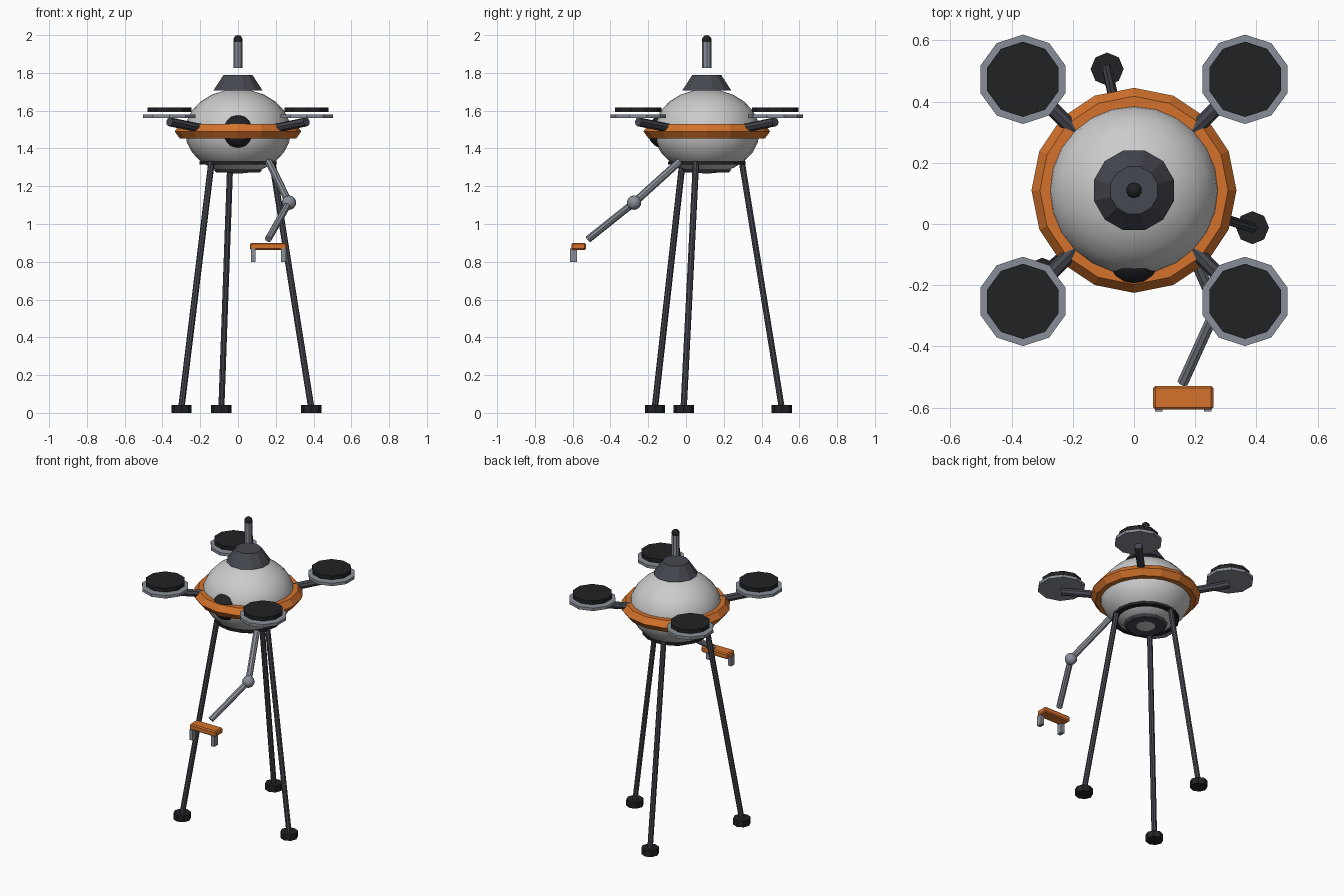
import bpy, bmesh, math
from mathutils import Vector, Matrix

if "Cube" in bpy.data.objects:
    bpy.data.objects.remove(bpy.data.objects["Cube"])

CY = 0.11          # body axis sits slightly behind the origin


def material(name, r, g, b):
    m = bpy.data.materials.new(name)
    m.diffuse_color = (r, g, b, 1)
    m.use_nodes = True
    m.node_tree.nodes["Principled BSDF"].inputs["Base Color"].default_value = m.diffuse_color
    return m


WHITE = material("shell_white", 0.72, 0.74, 0.75)
ORANGE = material("orange", 0.66, 0.17, 0.025)
SLATE = material("slate", 0.06, 0.065, 0.08)
BLACK = material("black", 0.015, 0.016, 0.018)
GREY = material("metal_grey", 0.25, 0.27, 0.31)


def finish(bm, name, mat, smooth=False):
    bmesh.ops.recalc_face_normals(bm, faces=bm.faces)
    for f in bm.faces:
        f.smooth = smooth
    me = bpy.data.meshes.new(name)
    bm.to_mesh(me)
    bm.free()
    me.materials.append(mat)
    ob = bpy.data.objects.new(name, me)
    bpy.context.collection.objects.link(ob)
    return ob


def rod(name, a, b, r1, mat, sides=8, r2=None, turn=0.0):
    """Cylinder or cone between two points."""
    a, b = Vector(a), Vector(b)
    d = b - a
    rot = Vector((0, 0, 1)).rotation_difference(d).to_matrix().to_4x4()
    bm = bmesh.new()
    bmesh.ops.create_cone(bm, cap_ends=True, segments=sides, radius1=r1,
                          radius2=r1 if r2 is None else r2, depth=d.length,
                          matrix=Matrix.Translation((a + b) / 2) @ rot @ Matrix.Rotation(turn, 4, 'Z'))
    return finish(bm, name, mat)


def disc(name, x, y, z0, z1, r, mat, sides, r2=None, turn=0.0):
    return rod(name, (x, y, z0), (x, y, z1), r, mat, sides, r2, turn)


def ball(name, loc, r, mat, u=16, v=10, squash=1.0, smooth=True):
    bm = bmesh.new()
    bmesh.ops.create_uvsphere(bm, u_segments=u, v_segments=v, radius=r,
                              matrix=Matrix.Translation(loc) @ Matrix.Diagonal((1, 1, squash, 1)))
    return finish(bm, name, mat, smooth)


def box(name, loc, size, mat, bevel=0.0):
    bm = bmesh.new()
    bmesh.ops.create_cube(bm, size=1, matrix=Matrix.Translation(loc) @ Matrix.Diagonal((*size, 1)))
    if bevel:
        bmesh.ops.bevel(bm, geom=bm.edges[:], offset=bevel, segments=1, affect='EDGES')
    return finish(bm, name, mat)


def ring(name, loc, R, r, mat, major, minor, squash):
    bm = bmesh.new()
    loops = []
    for i in range(major):
        a = 2 * math.pi * i / major
        row = []
        for j in range(minor):
            t = 2 * math.pi * j / minor
            q = R + r * math.cos(t)
            row.append(bm.verts.new((loc[0] + q * math.cos(a), loc[1] + q * math.sin(a),
                                     loc[2] + r * squash * math.sin(t))))
        loops.append(row)
    for i in range(major):
        p, q = loops[i], loops[(i + 1) % major]
        for j in range(minor):
            k = (j + 1) % minor
            bm.faces.new((p[j], q[j], q[k], p[k]))
    return finish(bm, name, mat)


# body shell, belt, eye
ball("body_shell", (0, CY, 1.49), 0.28, WHITE, 24, 12, 0.8)
ring("belt_ring", (0, CY, 1.49), 0.28, 0.055, ORANGE, 16, 6, 0.8)
ball("front_eye", (0, -0.11, 1.49), 0.093, BLACK, 16, 10)

# top collar and antenna
disc("top_collar", 0, CY, 1.706, 1.788, 0.135, SLATE, 12, 0.08, math.radians(15))
disc("antenna_mast", 0, CY, 1.827, 1.965, 0.024, GREY, 8)
ball("antenna_tip", (0, CY, 1.974), 0.026, BLACK, 10, 6)

# underside plates
disc("hip_plate", 0, CY, 1.314, 1.331, 0.205, BLACK, 16)
disc("belly_plate", 0, CY, 1.272, 1.288, 0.12, SLATE, 12, 0.135, math.radians(15))

# four rotors on booms
for sx, side in ((-1, "left"), (1, "right")):
    for sy, end in ((-1, "front"), (1, "back")):
        n = f"{end}_{side}"
        x, y = sx * 0.363, CY + sy * 0.363
        rod(n + "_boom", (sx * 0.18, CY + sy * 0.18, 1.503), (x, y, 1.541), 0.024, SLATE)
        disc(n + "_rotor_guard", x, y, 1.56, 1.579, 0.146, GREY, 10)
        disc(n + "_rotor", x, y, 1.592, 1.617, 0.123, BLACK, 10)

# three legs with feet
for i in range(3):
    a = math.radians(102.5 + 120 * i)
    c, s = math.cos(a), math.sin(a)
    fx, fy = 0.406 * c, CY + 0.406 * s
    rod(f"leg_{i + 1}", (0.19 * c, CY + 0.19 * s, 1.33), (fx, fy, 0.03), 0.017, SLATE)
    disc(f"foot_{i + 1}", fx, fy, 0, 0.042, 0.054, BLACK, 8)

# gripper arm
shoulder, elbow, wrist = (0.163, -0.035, 1.33), (0.27, -0.275, 1.113), (0.16, -0.517, 0.92)
rod("upper_arm", shoulder, elbow, 0.02, GREY)
ball("elbow_joint", elbow, 0.038, GREY, 12, 8)
rod("forearm", elbow, wrist, 0.019, GREY)
box("gripper_palm", (0.161, -0.568, 0.881), (0.197, 0.077, 0.038), ORANGE, 0.007)
for x, n in ((0.081, "left"), (0.241, "right")):
    box(n + "_gripper_finger", (x, -0.595, 0.834), (0.025, 0.037, 0.07), GREY)
